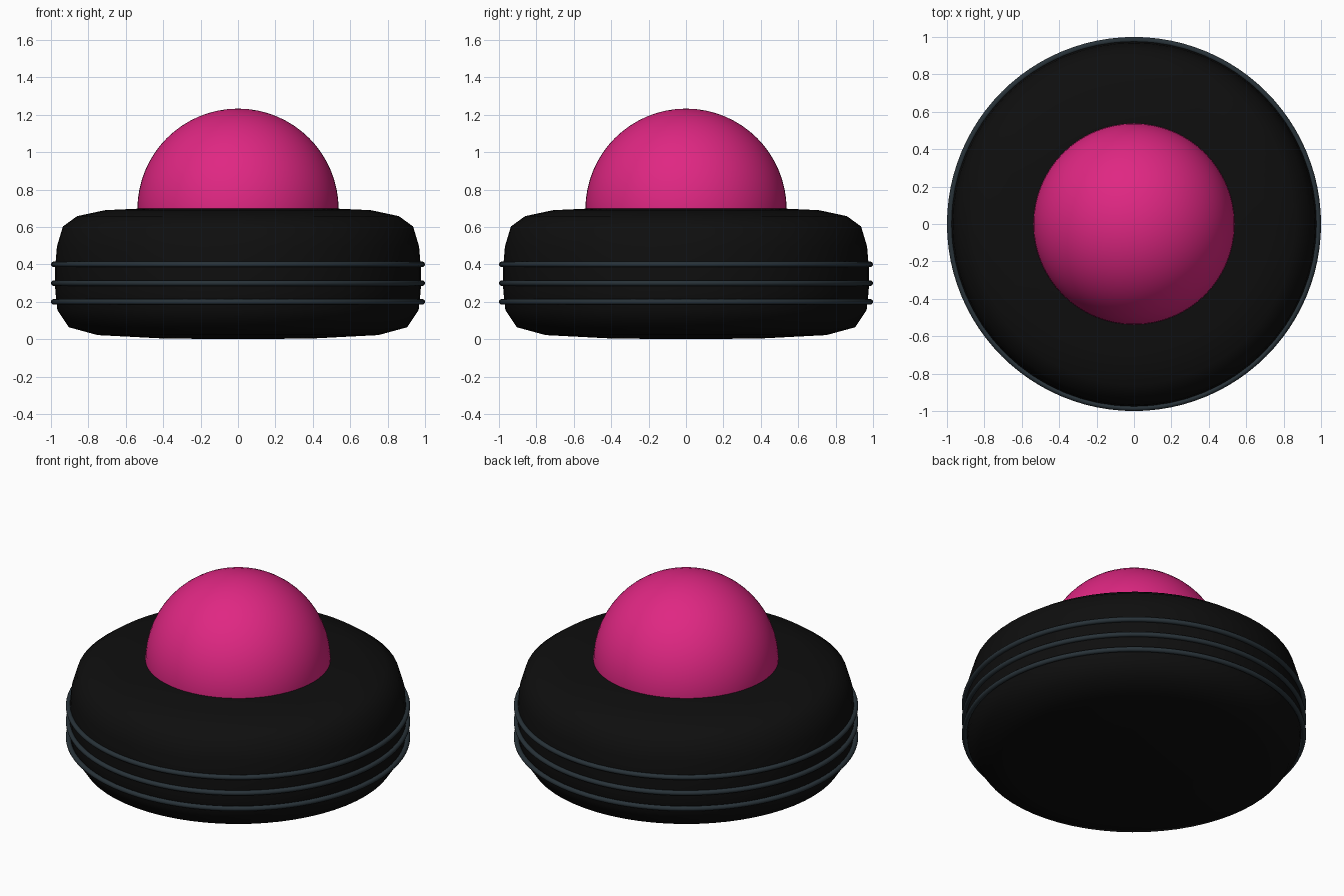
import bpy, bmesh, math

if "Cube" in bpy.data.objects:
    bpy.data.objects.remove(bpy.data.objects["Cube"])


def material(name, rgb):
    m = bpy.data.materials.new(name)
    m.diffuse_color = (*rgb, 1)
    m.use_nodes = True
    m.node_tree.nodes["Principled BSDF"].inputs["Base Color"].default_value = m.diffuse_color
    return m


black = material("black rubber", (0.0045, 0.0045, 0.0045))
slate = material("dark slate", (0.021, 0.032, 0.040))
pink = material("hot pink", (0.74, 0.020, 0.225))


def finish(name, mat, smooth=True):
    ob = bpy.context.object
    ob.name = name
    ob.data.materials.append(mat)
    if smooth:
        bpy.ops.object.shade_smooth()
    return ob


# Rounded base, lathed from its profile (radius, height)
profile = [(0, 0), (0.40, 0.004), (0.75, 0.022), (0.905, 0.064), (0.966, 0.157),
           (0.977, 0.26), (0.978, 0.38), (0.968, 0.497), (0.936, 0.603),
           (0.86, 0.658), (0.71, 0.690), (0.40, 0.704), (0, 0.706)]
bm = bmesh.new()
verts = [bm.verts.new((r, 0, z)) for r, z in profile]
edges = [bm.edges.new(pair) for pair in zip(verts, verts[1:])]
bmesh.ops.spin(bm, geom=verts + edges, cent=(0, 0, 0), axis=(0, 0, 1),
               angle=2 * math.pi, steps=64)
bmesh.ops.remove_doubles(bm, verts=bm.verts, dist=0.0005)
bmesh.ops.recalc_face_normals(bm, faces=bm.faces)
mesh = bpy.data.meshes.new("base")
bm.to_mesh(mesh)
bm.free()
base = bpy.data.objects.new("base", mesh)
bpy.context.collection.objects.link(base)
bpy.context.view_layer.objects.active = base
base.select_set(True)
finish("base", black)

# Grip rings around the side
for i, z in enumerate((0.2, 0.3, 0.4)):
    bpy.ops.mesh.primitive_torus_add(location=(0, 0, z), major_radius=0.985,
                                     minor_radius=0.015, major_segments=96,
                                     minor_segments=12)
    finish(f"grip_ring_{i + 1}", slate)

# Dome button sunk into the top
bpy.ops.mesh.primitive_uv_sphere_add(segments=64, ring_count=32, radius=0.538,
                                     location=(0, 0, 0.695))
finish("dome_button", pink)
